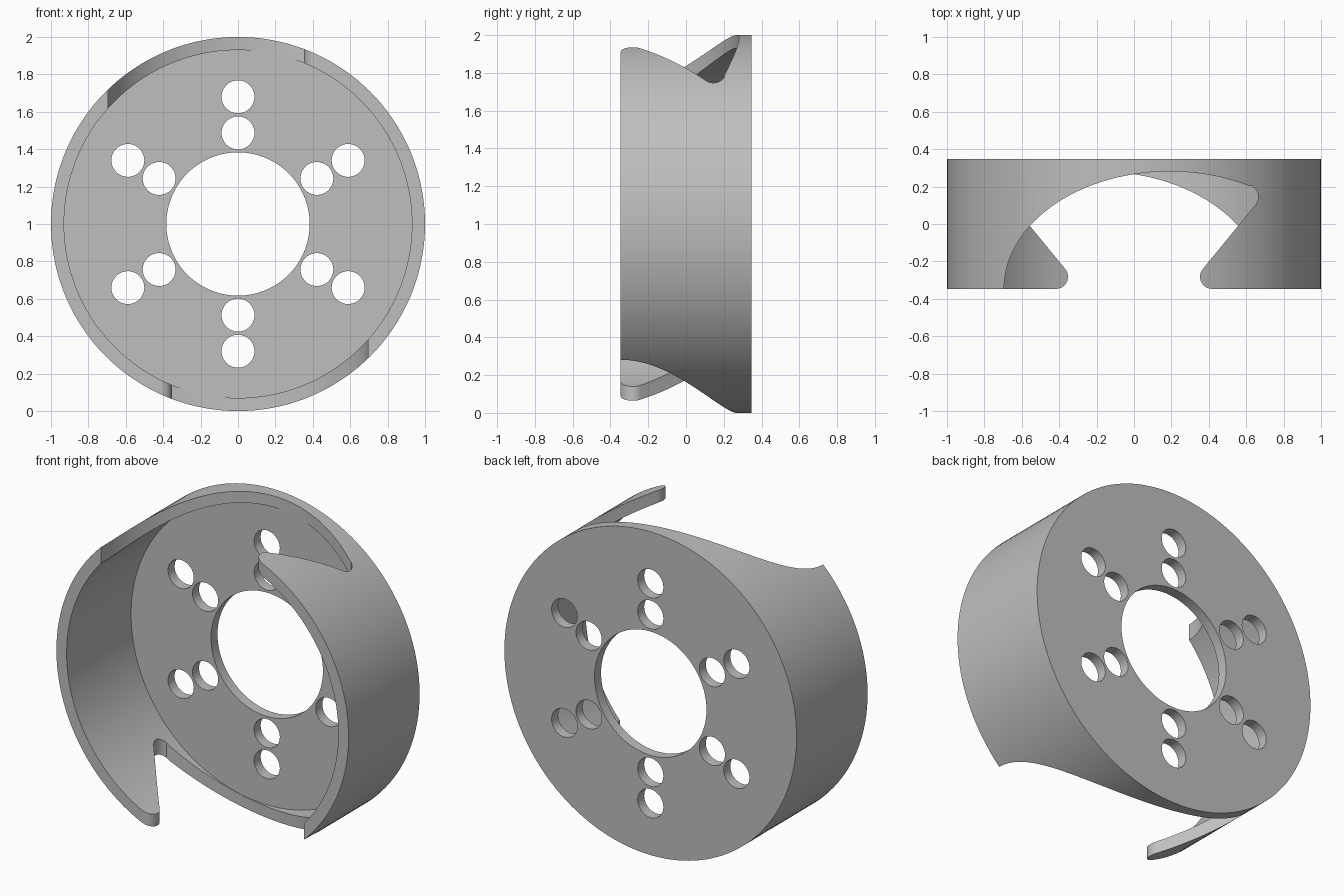
import bpy
import bmesh
from math import sin, cos, pi, radians
from mathutils import Matrix, Vector

cube = bpy.data.objects.get("Cube")
if cube:
    bpy.data.objects.remove(cube, do_unlink=True)

HALF = 0.347        # half depth of the cup
FLOOR = 0.283       # front of the back plate
CENTRE = Vector((0, 0, 1))

grey = bpy.data.materials.new("plain grey")
grey.use_nodes = True
colour = (0.52, 0.52, 0.52, 1)
grey.diffuse_color = colour
grey.node_tree.nodes["Principled BSDF"].inputs["Base Color"].default_value = colour


def make_object(name, bm):
    bmesh.ops.recalc_face_normals(bm, faces=bm.faces)
    mesh = bpy.data.meshes.new(name)
    bm.to_mesh(mesh)
    bm.free()
    mesh.materials.append(grey)
    obj = bpy.data.objects.new(name, mesh)
    bpy.context.collection.objects.link(obj)
    return obj


def lathe(name, profile, steps=144):
    """Revolve a closed (radius, y) profile about the y axis."""
    bm = bmesh.new()
    rings = []
    for i in range(steps):
        a = 2 * pi * i / steps
        rings.append([bm.verts.new((r * cos(a), y, 1 + r * sin(a))) for r, y in profile])
    n = len(profile)
    for i in range(steps):
        p, q = rings[i], rings[(i + 1) % steps]
        for j in range(n):
            k = (j + 1) % n
            bm.faces.new((p[j], p[k], q[k], q[j]))
    return make_object(name, bm)


def arc(cx, cy, rx, ry, start, end, steps):
    angles = [radians(start + (end - start) * i / steps) for i in range(steps + 1)]
    return [(cx + rx * cos(a), cy + ry * sin(a)) for a in angles]


# Cup: ring wall and pierced back plate
cup = lathe("slotted_cup", [(0.383, HALF), (1, HALF), (1, -HALF),
                            (0.93, -HALF), (0.93, FLOOR), (0.383, FLOOR)])

# Hooked opening outline: long sweep, rounded inner corner, rounded tooth tip
outline = arc(0.19, -HALF, 0.885, 0.628, 180, 61, 40)
outline += arc(0.597, 0.145, 0.067, 0.067, 60, -40, 12)
outline += arc(0.418, -HALF + 0.065, 0.065, 0.065, 140, 270, 14)
outline += [(0.418, -0.6), (-0.695, -0.6)]

# Wall openings, repeated half a turn apart
cutters = []
for turn in (0, pi):
    bm = bmesh.new()
    face = bm.faces.new([bm.verts.new((x, y, 1.5)) for x, y in outline])
    out = bmesh.ops.extrude_face_region(bm, geom=[face])
    verts = [v for v in out["geom"] if isinstance(v, bmesh.types.BMVert)]
    bmesh.ops.translate(bm, verts=verts, vec=(0, 0, 0.8))
    bmesh.ops.rotate(bm, verts=bm.verts, cent=CENTRE, matrix=Matrix.Rotation(turn, 3, 'Y'))
    cutters.append(make_object("opening_cutter", bm))

# Six pairs of bolt holes
bm = bmesh.new()
for i in range(6):
    a = radians(30 + 60 * i)
    for r in (0.487, 0.68):
        place = Matrix.Translation((r * cos(a), FLOOR, 1 + r * sin(a)))
        bmesh.ops.create_cone(bm, cap_ends=True, segments=40, radius1=0.088, radius2=0.088,
                              depth=0.3, matrix=place @ Matrix.Rotation(pi / 2, 4, 'X'))
cutters.append(make_object("bolt_hole_cutter", bm))

# Cut the openings and holes
bpy.ops.object.select_all(action='DESELECT')
bpy.context.view_layer.objects.active = cup
cup.select_set(True)
for cutter in cutters:
    cutter.hide_render = True
    mod = cup.modifiers.new("cut", 'BOOLEAN')
    mod.operation = 'DIFFERENCE'
    mod.solver = 'EXACT'
    mod.object = cutter
    bpy.ops.object.modifier_apply(modifier=mod.name)
for cutter in cutters:
    bpy.data.objects.remove(cutter, do_unlink=True)

bpy.ops.object.shade_smooth_by_angle(angle=radians(30))
